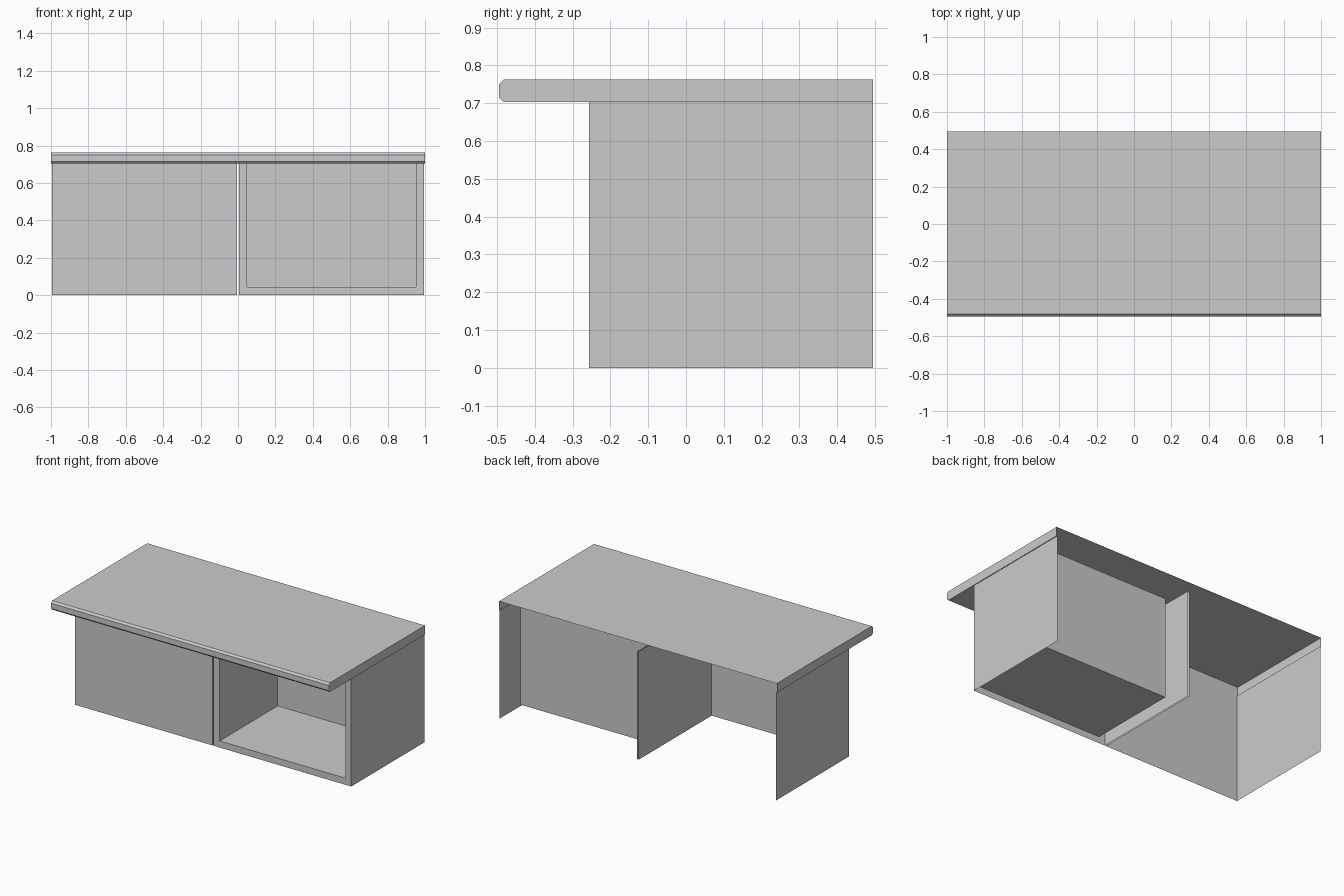
import bpy, bmesh
from mathutils import Vector

if "Cube" in bpy.data.objects:
    bpy.data.objects.remove(bpy.data.objects["Cube"])

FRONT, BACK = -0.257, 0.494      # cabinet depth
TOP, UNDER = 0.762, 0.703        # slab heights


def finish(bm, name):
    bmesh.ops.remove_doubles(bm, verts=bm.verts, dist=1e-5)
    me = bpy.data.meshes.new(name)
    bm.to_mesh(me)
    bm.free()
    ob = bpy.data.objects.new(name, me)
    bpy.context.collection.objects.link(ob)
    return ob


def add_shell(bm, lo, hi, open_sides):
    """Box from lo to hi without the faces on the listed sides, e.g. '+z'."""
    lo, hi = Vector(lo), Vector(hi)
    verts = bmesh.ops.create_cube(bm, size=1)["verts"]
    faces = {f for v in verts for f in v.link_faces}
    drop = []
    for f in faces:
        c = f.calc_center_median()
        axis = max(range(3), key=lambda i: abs(c[i]))
        if ("+" if c[axis] > 0 else "-") + "xyz"[axis] in open_sides:
            drop.append(f)
    bmesh.ops.delete(bm, geom=drop, context="FACES")
    for v in verts:
        v.co = Vector(lo[i] if v.co[i] < 0 else hi[i] for i in range(3))


def add_face(bm, points):
    return bm.faces.new([bm.verts.new(p) for p in points])


# Desk top: chamfered solid front overhang, hollow open-backed rear
bm = bmesh.new()
c = 0.012
profile = [(FRONT, UNDER), (FRONT, TOP), (-BACK + c, TOP), (-BACK, TOP - c),
           (-BACK, UNDER + c), (-BACK + c, UNDER)]
end = add_face(bm, [(-1, y, z) for y, z in profile])
ext = bmesh.ops.extrude_face_region(bm, geom=[end], use_keep_orig=True)
bmesh.ops.translate(bm, vec=(2, 0, 0),
                    verts=[g for g in ext["geom"] if isinstance(g, bmesh.types.BMVert)])
bmesh.ops.recalc_face_normals(bm, faces=bm.faces)
add_shell(bm, (-1, FRONT, UNDER), (1, BACK, TOP), ["-z", "+y", "-y"])
# narrow lips closing the slab onto the cabinet sides
for s in (-1, 1):
    add_face(bm, [(s, FRONT, UNDER), (s, BACK, UNDER),
                  (s * 0.995, BACK, UNDER), (s * 0.995, FRONT, UNDER)][::s])
finish(bm, "desk_top")

# Left cabinet: closed front and sides, open back and bottom
bm = bmesh.new()
add_shell(bm, (-0.995, FRONT, 0), (-0.005, BACK, UNDER), ["+z", "-z", "+y"])
finish(bm, "left_cabinet")

# Right cabinet sides
bm = bmesh.new()
add_shell(bm, (0.005, FRONT, 0), (0.995, BACK, UNDER), ["+z", "-z", "+y", "-y"])
finish(bm, "right_cabinet_sides")

# U-shaped front frame around the niche
x0, x1, z0 = 0.048, 0.952, 0.043
bm = bmesh.new()
frame = [(0.005, 0), (0.995, 0), (0.995, UNDER), (x1, UNDER),
         (x1, z0), (x0, z0), (x0, UNDER), (0.005, UNDER)]
add_face(bm, [(x, FRONT, z) for x, z in frame])
finish(bm, "niche_frame")

# Niche shell, seen from inside through the frame
bm = bmesh.new()
add_shell(bm, (x0, FRONT, z0), (x1, 0.34, UNDER), ["+z", "-y"])
bmesh.ops.reverse_faces(bm, faces=bm.faces)
finish(bm, "niche")
